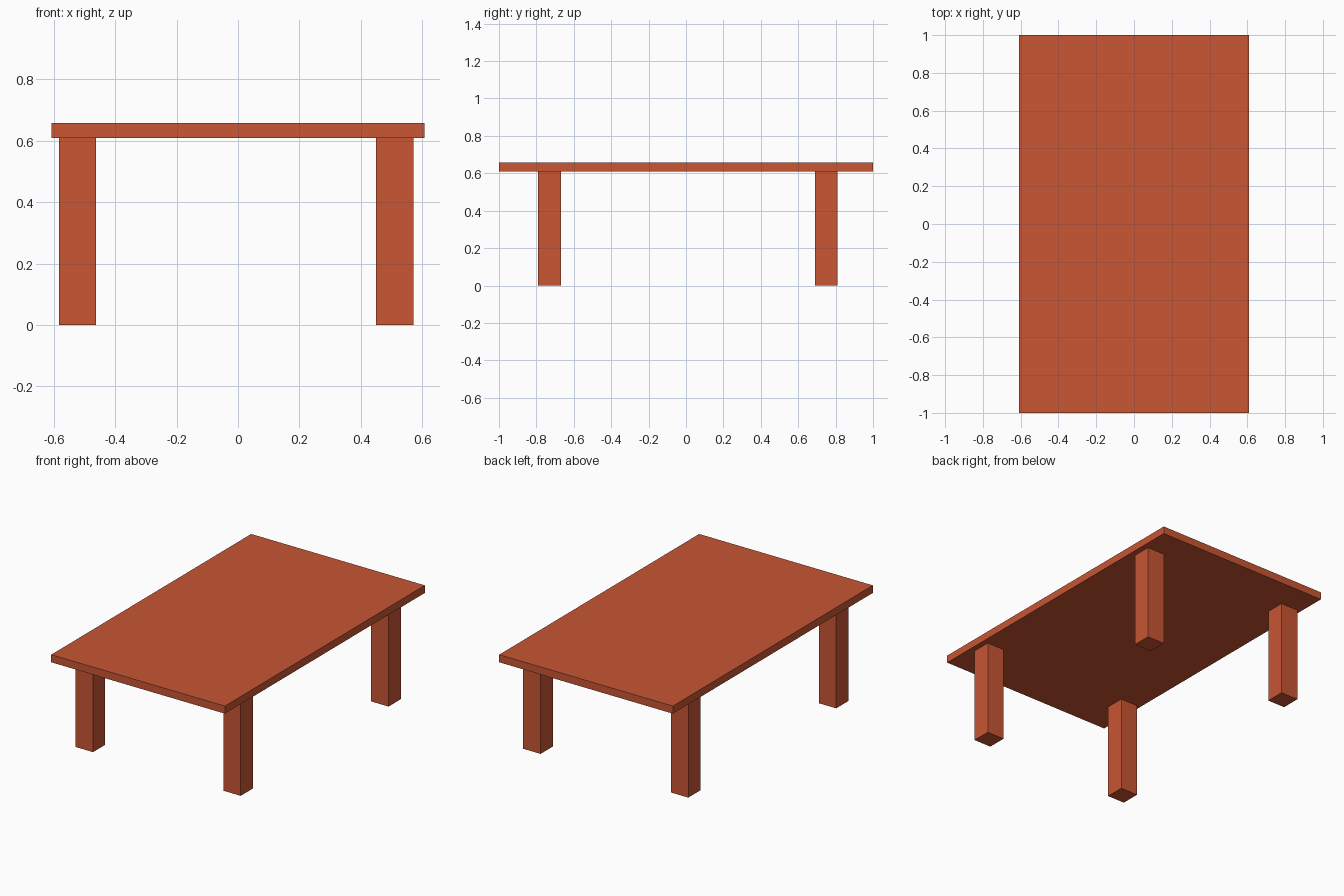
import bpy

cube = bpy.data.objects.get("Cube")
if cube:
    bpy.data.objects.remove(cube, do_unlink=True)

# Single terracotta finish
paint = bpy.data.materials.new("terracotta")
paint.use_nodes = True
colour = (0.58, 0.093, 0.034, 1)
paint.diffuse_color = colour
paint.node_tree.nodes["Principled BSDF"].inputs["Base Color"].default_value = colour


def box(name, size, centre):
    bpy.ops.mesh.primitive_cube_add(size=1, location=centre)
    obj = bpy.context.object
    obj.name = name
    obj.scale = size
    bpy.ops.object.transform_apply(location=False, rotation=False, scale=True)
    obj.data.materials.append(paint)
    return obj


TOP, UNDERSIDE, LEG = 0.658, 0.61, 0.122

# Table top slab
box("table_top", (1.216, 2, TOP - UNDERSIDE), (0, 0, (TOP + UNDERSIDE) / 2))

# Four square legs, set slightly off centre
for side, x in (("right", -0.523), ("left", 0.511)):
    for end, y in (("front", -0.729), ("back", 0.75)):
        box(f"{end}_{side}_leg", (LEG, LEG, UNDERSIDE), (x, y, UNDERSIDE / 2))
